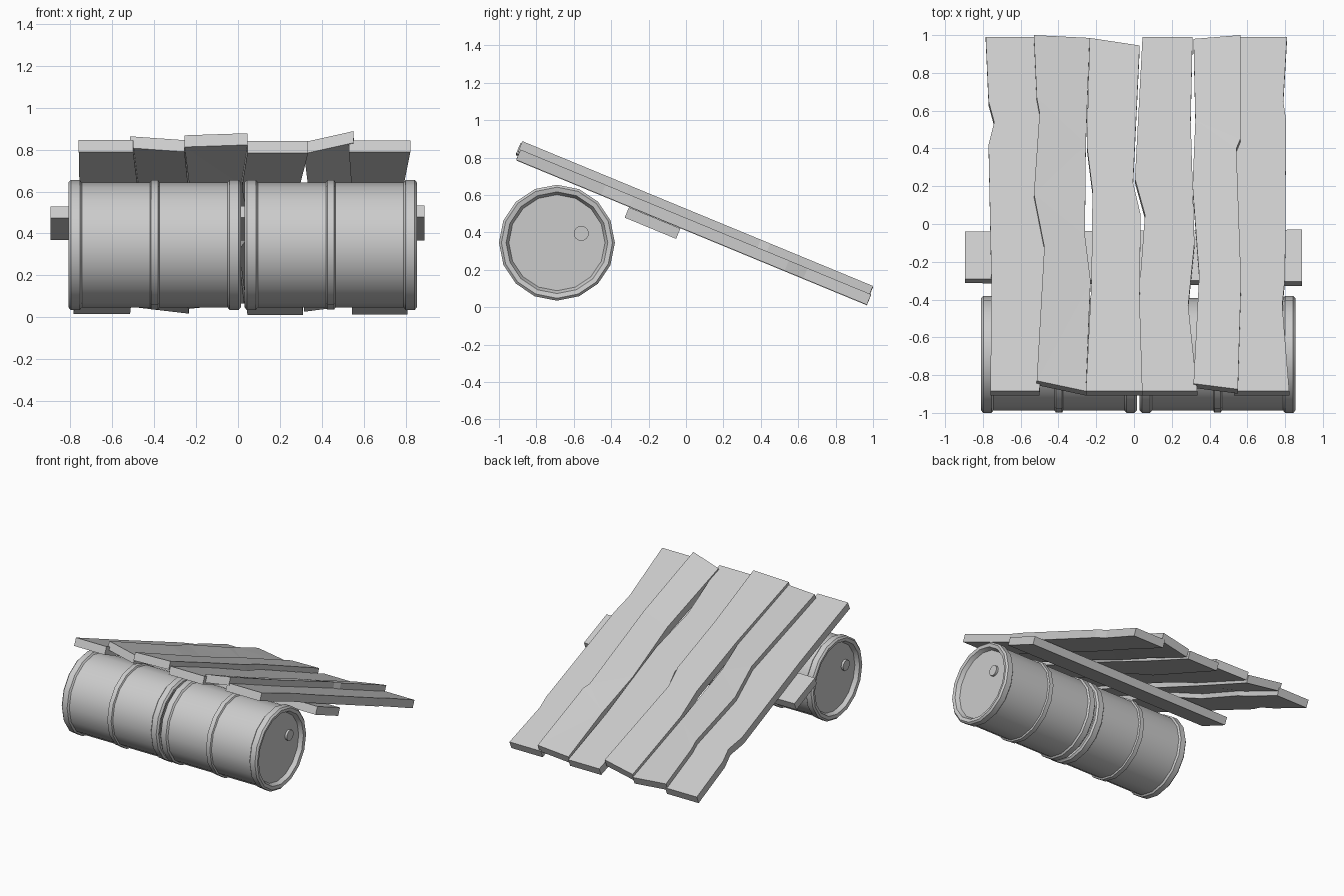
import bpy, bmesh
from math import sin, cos, pi
from mathutils import Vector

if "Cube" in bpy.data.objects:
    bpy.data.objects.remove(bpy.data.objects["Cube"])

SLOPE = 0.413
NORMAL = Vector((0, SLOPE, 1)).normalized()
BACK, FRONT = 0.99, -0.885


def make_object(name, bm):
    bmesh.ops.recalc_face_normals(bm, faces=bm.faces)
    mesh = bpy.data.meshes.new(name)
    bm.to_mesh(mesh)
    bm.free()
    ob = bpy.data.objects.new(name, mesh)
    bpy.context.collection.objects.link(ob)
    return ob


def smooth(ob):
    bpy.ops.object.select_all(action='DESELECT')
    ob.select_set(True)
    bpy.context.view_layer.objects.active = ob
    bpy.ops.object.shade_smooth_by_angle(angle=pi / 6)


def lathe(name, profile, cy, cz, sides=16):
    """Revolve (x, radius) points around an axis parallel to x and cap the ends."""
    bm = bmesh.new()
    rings = [[bm.verts.new((x, cy + r * cos(2 * pi * i / sides),
                            cz + r * sin(2 * pi * i / sides)))
              for i in range(sides)] for x, r in profile]
    for a, b in zip(rings, rings[1:]):
        for i in range(sides):
            j = (i + 1) % sides
            bm.faces.new((a[i], a[j], b[j], b[i]))
    bm.faces.new(rings[0])
    bm.faces.new(rings[-1])
    smooth(make_object(name, bm))


# Barrels: recessed lids, end hoops and a middle hoop, mirrored half profile
LENGTH = 0.825
half = [(0.035, 0.257), (0.005, 0.272), (0, 0.297), (0.012, 0.31),
        (0.055, 0.31), (0.065, 0.298), (0.39, 0.298), (0.396, 0.309)]
profile = half + [(LENGTH - x, r) for x, r in reversed(half)]

for side, end, d in (("right", 0.855, 1), ("left", -0.81, -1)):
    lathe(side + "_barrel", [(end - d * x, r) for x, r in profile], -0.69, 0.345)
    lid = end - d * 0.04
    lathe(side + "_bung", [(lid, 0.04), (lid + d * 0.022, 0.04)], -0.69 + d * 0.13, 0.395)


def plank(name, left, right, lift_l=0.0, lift_r=0.0, thick=0.06):
    """Sloped board between two ragged edges given as (x, y), back to front."""
    bm = bmesh.new()

    def on_slope(points, lift):
        return [Vector((x, y, 0.84 - SLOPE * (y + 0.885) + lift)) for x, y in points]
    outline = on_slope(left, lift_l) + on_slope(right, lift_r)[::-1]
    top = [bm.verts.new(p) for p in outline]
    low = [bm.verts.new(p - NORMAL * thick) for p in outline]
    bm.faces.new(top)
    bm.faces.new(low[::-1])
    for i in range(len(top)):
        bm.faces.new((top[i - 1], low[i - 1], low[i], top[i]))
    # split the slightly twisted outlines cleanly
    bmesh.ops.triangulate(bm, faces=[f for f in bm.faces if len(f.verts) > 4])
    make_object(name, bm)


def tucked(seam, dx):
    """Edge hidden under its neighbour: the same seam shifted, with square ends."""
    pts = [(x + dx, y) for x, y in seam]
    return [(pts[0][0], BACK)] + pts[1:-1] + [(pts[-1][0], FRONT)]


# Ragged seams between ramp planks
outer_left = [(-.785, BACK), (-.77, .65), (-.74, .54), (-.77, .42), (-.755, -.3), (-.76, FRONT)]
seam_1 = [(-.53, 1), (-.515, .67), (-.5, .59), (-.53, .16), (-.475, -.12), (-.515, -.83)]
seam_2 = [(-.235, .985), (-.255, .42), (-.26, -.06), (-.23, -.3), (-.255, FRONT)]
gap_2 = [(-.235, .985), (-.25, .42), (-.22, .18), (-.225, -.3), (-.255, FRONT)]
seam_3 = [(.03, .945), (-.005, .22), (.035, .05), (.03, -.4), (.045, FRONT)]
gap_3 = [(.045, BACK), (.005, .24), (.058, .05), (.018, -.48), (.045, FRONT)]
seam_4 = [(.31, BACK), (.3, .55), (.32, -.1), (.287, -.43), (.335, FRONT)]
gap_4 = [(.315, .98), (.325, .55), (.31, .2), (.345, -.27), (.315, -.845)]
seam_5 = [(.563, 1), (.563, .45), (.542, .4), (.567, -.3), (.55, -.875)]
outer_right = [(.81, BACK), (.79, .65), (.805, .55), (.8, -.28), (.785, -.43), (.822, FRONT)]

planks = [(outer_left, tucked(seam_1, .015), .005, .005),
          (seam_1, seam_2, .046, .005),
          (gap_2, seam_3, .028, .038),
          (gap_3, seam_4, 0, 0),
          (gap_4, seam_5, .012, .052),
          (tucked(seam_5, -.02), outer_right, .003, .003)]
for n, args in enumerate(planks, 1):
    plank(f"ramp_plank_{n}", *args)

# Cross beam beneath the planks
plank("cross_beam", [(-.895, -.04), (-.895, -.29)], [(.89, -.03), (.89, -.305)], -.066, -.066)
